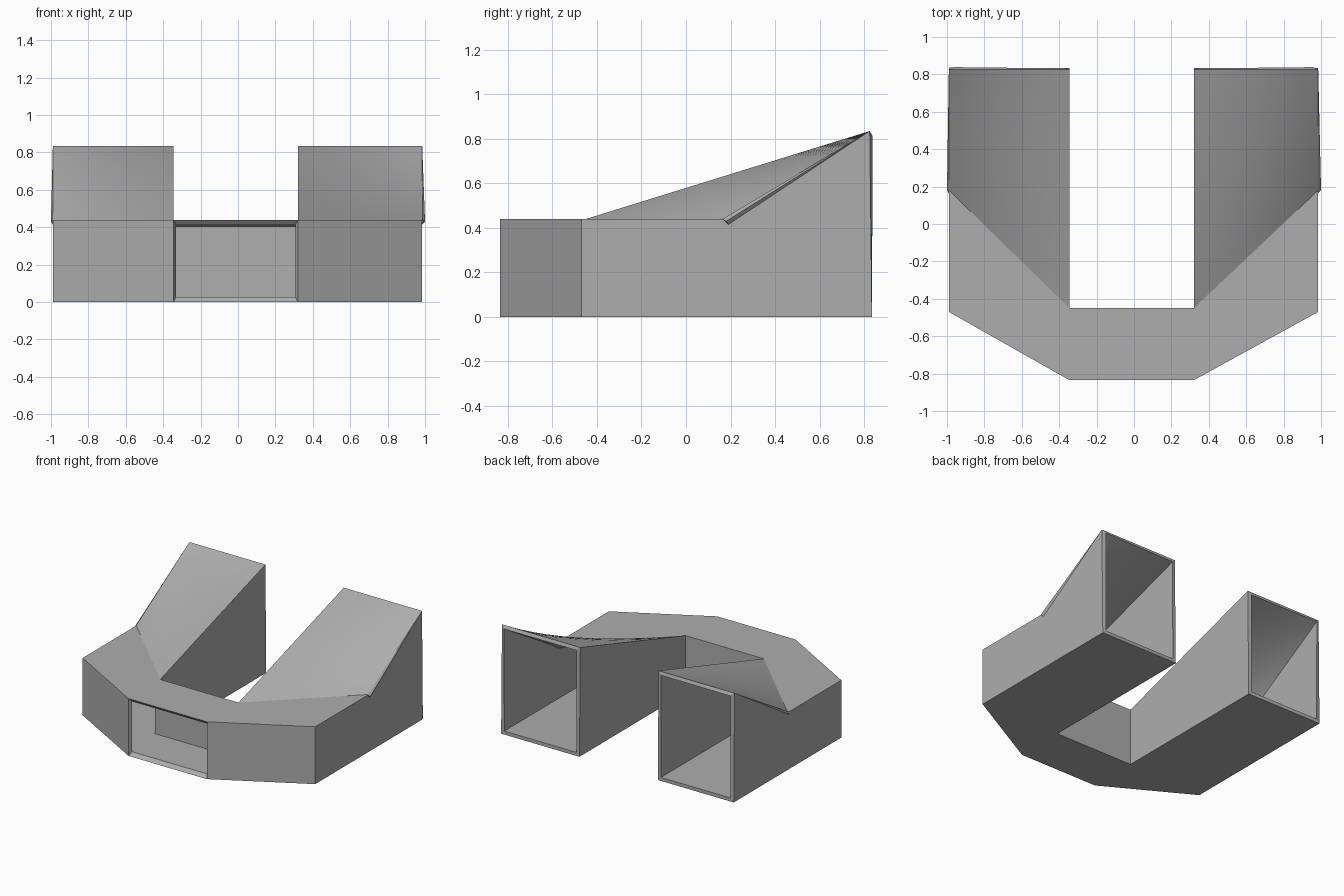
import bpy
import bmesh
from mathutils import Vector

cube = bpy.data.objects.get("Cube")
if cube:
    bpy.data.objects.remove(cube, do_unlink=True)

# Main sizes
FRONT, BEND, INNER, RAMP, BACK = -0.835, -0.47, -0.45, 0.18, 0.835
ROOF, PEAK, WALL = 0.44, 0.835, 0.027
STEPS = 10
SIDES = ((0.32, 0.985, 1.0), (-0.345, -0.99, -1.0))  # inner x, outer x, lip x

grey = bpy.data.materials.new("mid grey")
grey.use_nodes = True
colour = (0.42, 0.42, 0.42, 1)
grey.diffuse_color = colour
grey.node_tree.nodes["Principled BSDF"].inputs["Base Color"].default_value = colour


def finish(bm, name):
    bmesh.ops.recalc_face_normals(bm, faces=bm.faces)
    mesh = bpy.data.meshes.new(name)
    bm.to_mesh(mesh)
    bm.free()
    obj = bpy.data.objects.new(name, mesh)
    bpy.context.collection.objects.link(obj)
    mesh.materials.append(grey)
    bpy.ops.object.select_all(action="DESELECT")
    obj.select_set(True)
    bpy.context.view_layer.objects.active = obj
    return obj


def face(bm, points):
    bm.faces.new([bm.verts.new(p) for p in points])


# Duct skin: two arms joined by a middle box, open at the front and both backs
bm = bmesh.new()
for inner, outer, lip in SIDES:
    a, b = Vector((inner, INNER, ROOF)), Vector((outer, RAMP, ROOF))
    c, d = Vector((outer, BACK - 0.01, PEAK)), Vector((inner, BACK - 0.01, PEAK))
    # Twisted ramp between the slanted roof edge and the raised back edge
    grid = [[a.lerp(b, i / STEPS).lerp(d.lerp(c, i / STEPS), j / STEPS)
             for j in range(STEPS + 1)] for i in range(STEPS + 1)]
    for i in range(STEPS):
        for j in range(STEPS):
            face(bm, (grid[i][j], grid[i + 1][j], grid[i + 1][j + 1], grid[i][j + 1]))
    # Roof, floor, slanted front wall, outer wall and inner wall
    face(bm, [(inner, FRONT, ROOF), (outer, BEND, ROOF)] + [row[0] for row in reversed(grid)])
    face(bm, [(inner, FRONT, 0), (outer, BEND, 0), (outer, BACK, 0),
              (inner, BACK, 0), (inner, INNER, 0)])
    face(bm, [(inner, FRONT, 0), (outer, BEND, 0), (outer, BEND, ROOF), (inner, FRONT, ROOF)])
    face(bm, [(outer, BACK, 0), (outer, BEND, 0), (outer, BEND, ROOF)] + grid[-1])
    face(bm, [(inner, BACK, 0), (inner, INNER, 0)] + grid[0])

# Middle box: roof, floor and rear wall
left, right = SIDES[0][0], SIDES[1][0]
for z in (0, ROOF):
    face(bm, [(left, FRONT, z), (right, FRONT, z), (right, INNER, z), (left, INNER, z)])
face(bm, [(left, INNER, 0), (right, INNER, 0), (right, INNER, ROOF), (left, INNER, ROOF)])
bmesh.ops.remove_doubles(bm, verts=bm.verts, dist=0.0005)
duct = finish(bm, "duct_shell")

# Wall thickness, grown inwards
solid = duct.modifiers.new("wall", "SOLIDIFY")
solid.thickness = WALL
solid.offset = -1
solid.use_even_offset = True
solid.use_quality_normals = True
bpy.ops.object.modifier_apply(modifier=solid.name)
bpy.ops.object.shade_smooth_by_angle(angle=0.2)

# Thin lips where each ramp edge sticks out of the outer wall
for (inner, outer, lip), side in zip(SIDES, ("left", "right")):
    bm = bmesh.new()
    points = [(outer, RAMP - 0.015, ROOF), (lip, RAMP, ROOF - 0.01),
              (outer, RAMP + 0.01, ROOF - 0.025), (outer, BACK - 0.01, PEAK)]
    corners = [bm.verts.new(p) for p in points]
    for skip in corners:
        bm.faces.new([v for v in corners if v is not skip])
    finish(bm, side + "_ramp_lip")
